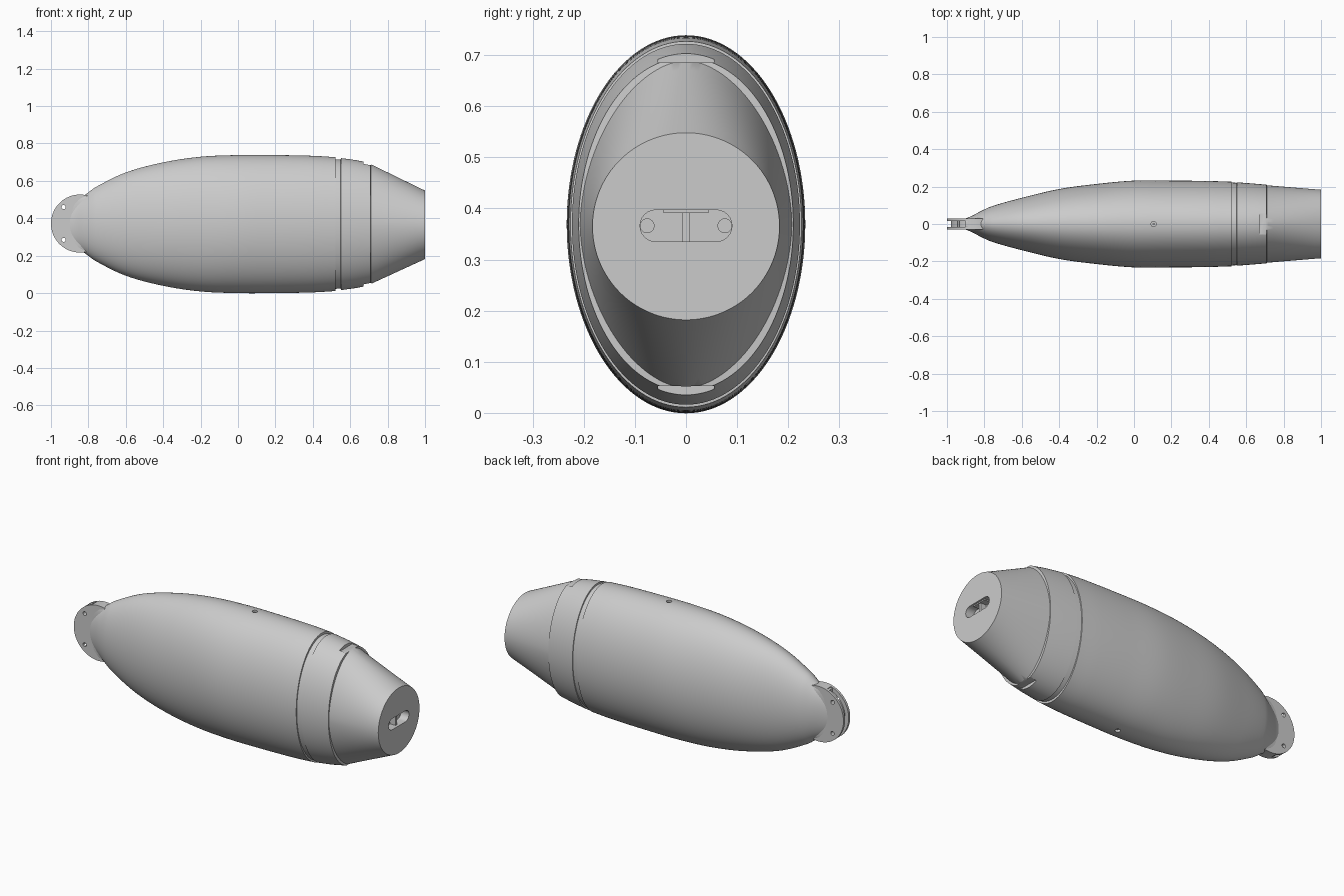
import bpy, bmesh
from math import pi, cos, sin, radians

if "Cube" in bpy.data.objects:
    bpy.data.objects.remove(bpy.data.objects["Cube"])

grey = bpy.data.materials.new("plain grey")
grey.use_nodes = True
colour = (0.6, 0.6, 0.6, 1)
grey.diffuse_color = colour
grey.node_tree.nodes["Principled BSDF"].inputs["Base Color"].default_value = colour
MID = 0.369


def make(name, bm):
    bmesh.ops.recalc_face_normals(bm, faces=bm.faces)
    mesh = bpy.data.meshes.new(name)
    bm.to_mesh(mesh)
    bm.free()
    mesh.materials.append(grey)
    ob = bpy.data.objects.new(name, mesh)
    bpy.context.collection.objects.link(ob)
    return ob


def loft(name, rings):
    """Skin a list of closed rings and cap both ends."""
    bm = bmesh.new()
    loops = [[bm.verts.new(p) for p in ring] for ring in rings]
    n = len(loops[0])
    for a, b in zip(loops, loops[1:]):
        for i in range(n):
            j = (i + 1) % n
            bm.faces.new((a[i], a[j], b[j], b[i]))
    bm.faces.new(loops[0])
    bm.faces.new(loops[-1])
    return make(name, bm)


def oval(u, v, ru, rv, n=32):
    return [(u + ru * cos(2 * pi * i / n), v + rv * sin(2 * pi * i / n)) for i in range(n)]


def prism(name, pts, axis, lo, hi):
    """Extrude a 2D outline along one axis."""
    place = {"x": lambda p, t: (t, p[0], p[1]),
             "y": lambda p, t: (p[0], t, p[1]),
             "z": lambda p, t: (p[0], p[1], t)}[axis]
    return loft(name, [[place(p, t) for p in pts] for t in (lo, hi)])


def rect(u0, v0, u1, v1):
    return [(u0, v0), (u1, v0), (u1, v1), (u0, v1)]


def cut(ob, tool):
    tool.hide_render = True
    mod = ob.modifiers.new("cut", "BOOLEAN")
    mod.operation = "DIFFERENCE"
    mod.solver = "EXACT"
    mod.object = tool
    bpy.context.view_layer.objects.active = ob
    bpy.ops.object.modifier_apply(modifier=mod.name)
    bpy.data.objects.remove(tool)


def section(x, h, w, power=2.0, mid=MID, n=128):
    """Oval hull section; a lower power makes its ends more pointed."""
    ring = []
    for i in range(n):
        c, s = cos(2 * pi * i / n), sin(2 * pi * i / n)
        y = w * abs(c) ** (2 / power) * (1 if c >= 0 else -1)
        z = h * abs(s) ** (2 / power) * (1 if s >= 0 else -1)
        ring.append((x, y, mid + z))
    return ring


def smooth(stations, steps=6):
    """Hermite interpolation through (x, height, width) stations."""
    out, last = [], len(stations) - 1

    def slope(i, k):
        a, b = stations[max(i - 1, 0)], stations[min(i + 1, last)]
        return (b[k] - a[k]) / (b[0] - a[0])
    for i in range(last):
        p, q = stations[i], stations[i + 1]
        d = q[0] - p[0]
        for s in range(steps):
            t = s / steps
            e = t * t * (3 - 2 * t)
            vals = [p[k] + (q[k] - p[k]) * e
                    + d * (slope(i, k) * t * (1 - t) ** 2 - slope(i + 1, k) * t * t * (1 - t))
                    for k in (1, 2)]
            out.append((p[0] + d * t, *vals))
    return out + [stations[-1]]


# Hull: swelling oval nose, seam groove, then a tapering rear to a round face
stations = [(-0.91, 0.1, 0.026), (-0.87, 0.122, 0.042), (-0.82, 0.155, 0.068),
            (-0.76, 0.198, 0.095), (-0.6, 0.276, 0.14), (-0.4, 0.33, 0.187),
            (-0.2, 0.36, 0.214), (0, 0.369, 0.232), (0.2, 0.369, 0.232),
            (0.4, 0.365, 0.23), (0.52, 0.358, 0.226)]
rings = [section(*s) for s in smooth(stations)]
rings += [section(0.521, 0.346, 0.222), section(0.549, 0.344, 0.22),
          section(0.55, 0.353, 0.223), section(0.63, 0.342, 0.217),
          section(0.709, 0.326, 0.21), section(0.71, 0.32, 0.207, 1.8)]
for i in range(1, 9):
    t = i / 8
    rings.append(section(0.71 + 0.29 * t, 0.32 - 0.137 * t, 0.207 - 0.024 * t,
                         1.8 + 0.2 * t, MID - 0.004 * t))
hull = loft("hull", rings)

# Latch notches above and below, and small sockets on the spine and keel
for side in (1, -1):
    z0, z1 = sorted((MID + side * 0.316, MID + side * 0.42))
    cut(hull, prism("notch_cutter", rect(0.67, -0.055, 0.715, 0.055), "z", z0, z1))
    z0, z1 = sorted((MID + side * 0.34, MID + side * 0.42))
    cut(hull, prism("socket_cutter", oval(0.105, 0, 0.014, 0.014), "z", z0, z1))
    z0, z1 = sorted((MID + side * 0.33, MID + side * 0.362))
    prism("socket_pin", oval(0.105, 0, 0.006, 0.006), "z", z0, z1)

# Recessed handle slot in the rear face, with deeper end holes and a crossbar
R, HALF, ZC = 0.031, 0.059, 0.366
slot = [(HALF + R * cos(a), ZC + R * sin(a)) for a in [radians(-90 + 15 * i) for i in range(13)]]
slot += [(-y, 2 * ZC - z) for y, z in slot]
cut(hull, prism("slot_cutter", slot, "x", 0.95, 1.05))
for side in (1, -1):
    cut(hull, prism("slot_hole_cutter", oval(side * 0.076, ZC, 0.0135, 0.0135), "x", 0.92, 1.05))
prism("slot_crossbar", rect(-0.007, ZC - R, 0.007, ZC + R), "x", 0.945, 0.985)
prism("slot_lip", rect(-0.044, ZC + 0.025, 0.044, ZC + R), "x", 0.945, 0.99)

# Nose lug: a rounded plate with a rim groove and two cross holes
lug = prism("nose_lug", oval(-0.845, 0.372, 0.155, 0.155, 96), "y", -0.03, 0.03)
groove = prism("groove_cutter", oval(-0.845, 0.372, 0.3, 0.3, 96), "y", -0.016, 0.016)
cut(groove, prism("groove_core", oval(-0.845, 0.372, 0.133, 0.133, 96), "y", -0.1, 0.1))
cut(groove, prism("groove_limit", rect(-0.89, -0.2, 0, 1), "y", -0.1, 0.1))
cut(lug, groove)
for z in (0.46, 0.285):
    cut(lug, prism("lug_hole_cutter", oval(-0.932, z, 0.011, 0.011), "y", -0.1, 0.1))


# Fairing that flares the lug edges into the hull
def fairing_ring(x, h, w):
    return section(x, h, w, 5, 0.372)


loft("lug_fairing", [fairing_ring(-0.9, 0.142, 0.029), fairing_ring(-0.86, 0.152, 0.032),
                     fairing_ring(-0.82, 0.153, 0.038), fairing_ring(-0.78, 0.15, 0.046)])

# Smooth shading with crisp edges
bpy.ops.object.select_all(action="DESELECT")
for ob in bpy.context.collection.objects:
    if ob.type == "MESH" and grey.name in ob.data.materials:
        ob.select_set(True)
        bpy.context.view_layer.objects.active = ob
bpy.ops.object.shade_smooth_by_angle(angle=radians(30))
